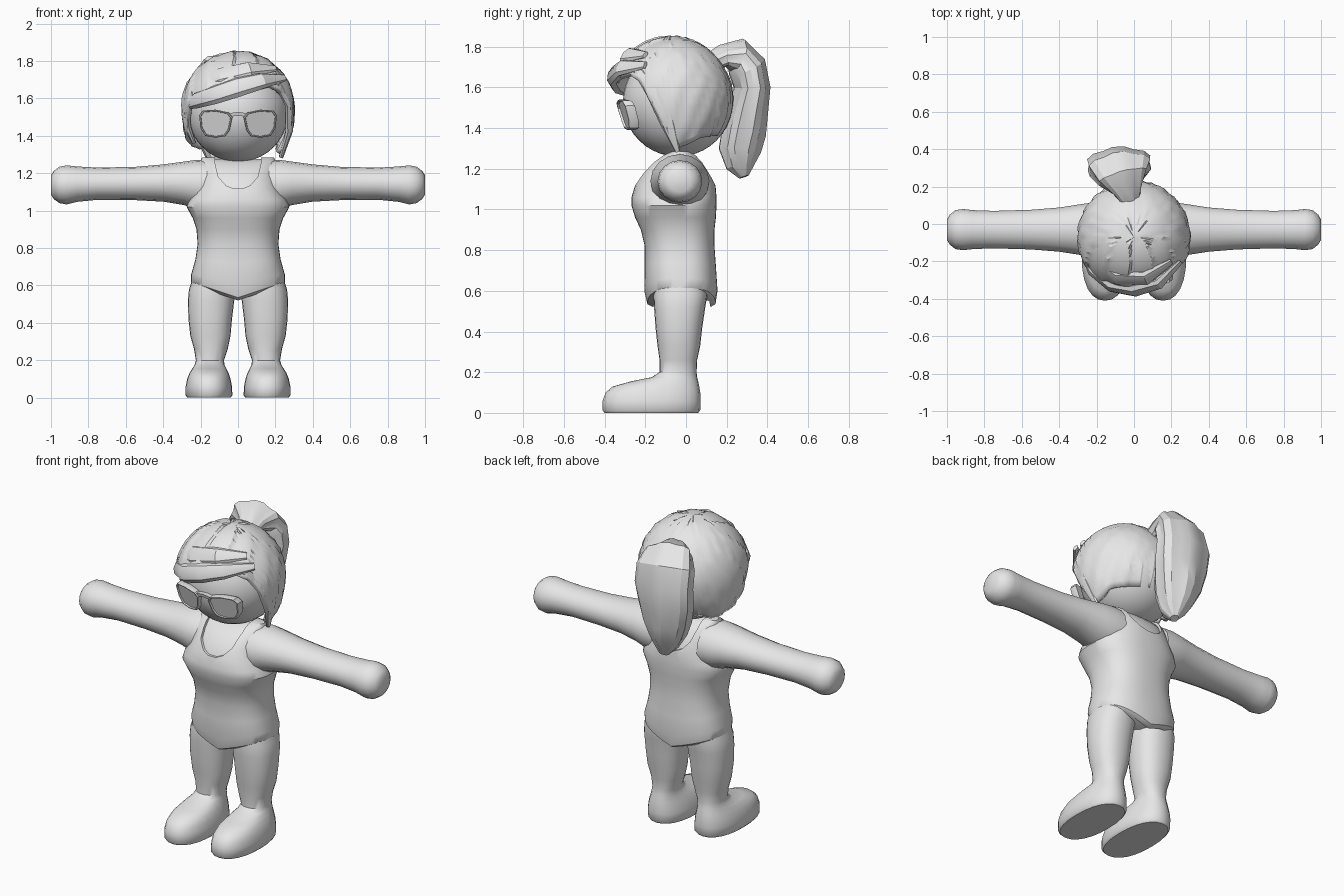
import bpy, bmesh, math
from mathutils import Vector

grey = bpy.data.materials.new("plain_grey")
grey.diffuse_color = (0.8, 0.8, 0.8, 1)


def finish(name, bm, angle=40):
    bmesh.ops.recalc_face_normals(bm, faces=bm.faces)
    me = bpy.data.meshes.new(name)
    bm.to_mesh(me)
    bm.free()
    me.materials.append(grey)
    ob = bpy.data.objects.new(name, me)
    bpy.context.collection.objects.link(ob)
    shade(ob, angle)
    return ob


def shade(ob, angle):
    bpy.ops.object.select_all(action='DESELECT')
    bpy.context.view_layer.objects.active = ob
    ob.select_set(True)
    bpy.ops.object.shade_smooth_by_angle(angle=math.radians(angle))


def loft(name, rings, angle=40):
    """Skin a list of equal-length point rings and cap both ends."""
    bm = bmesh.new()
    vs = [[bm.verts.new(p) for p in r] for r in rings]
    n = len(vs[0])
    for a, b in zip(vs, vs[1:]):
        for i in range(n):
            j = (i + 1) % n
            bm.faces.new((a[i], a[j], b[j], b[i]))
    bm.faces.new(vs[0])
    bm.faces.new(vs[-1])
    return finish(name, bm, angle)


def oval(cx, cy, rx, ry, n=24, e=1.0):
    """Rounded outline; e below 1 makes it boxier."""
    pts = []
    for i in range(n):
        t = 2 * math.pi * i / n
        c, s = math.cos(t), math.sin(t)
        pts.append((cx + rx * math.copysign(abs(c) ** e, c),
                    cy + ry * math.copysign(abs(s) ** e, s)))
    return pts


def interp(table, x):
    for (x0, y0), (x1, y1) in zip(table, table[1:]):
        if x <= x1:
            return y0 + (y1 - y0) * (x - x0) / (x1 - x0)
    return table[-1][1]


# Torso: height, half width, front y, back y
body = [(0.60, 0.235, -0.16, 0.12), (0.615, 0.25, -0.19, 0.145), (0.66, 0.25, -0.205, 0.155),
        (0.74, 0.228, -0.203, 0.147), (0.82, 0.216, -0.203, 0.14), (0.90, 0.222, -0.222, 0.14),
        (0.96, 0.242, -0.25, 0.147), (1.02, 0.275, -0.268, 0.15), (1.06, 0.262, -0.268, 0.15),
        (1.12, 0.222, -0.25, 0.145), (1.18, 0.207, -0.22, 0.125), (1.23, 0.203, -0.175, 0.095),
        (1.265, 0.2, -0.125, 0.06), (1.285, 0.192, -0.075, 0.02)]


def torso(name, inset, low):
    rings = []
    for z, w, y0, y1 in body:
        if z < low:
            continue
        ring = []
        for x, y in oval(0, (y0 + y1) / 2, w - inset, (y1 - y0) / 2 - inset, 40, 0.8):
            k = min(1, max(0, (0.78 - z) / 0.16))          # brief-cut hem
            ring.append((x, y, z - inset - 0.08 * k * max(0, 1 - abs(x) / 0.24)))
        rings.append(ring)
    return loft(name, rings)


swimsuit = torso("swimsuit", 0, 0)
torso("chest_skin", 0.01, 0.9)

# Scooped neckline cut through the suit
side = [(0.125, 1.4), (0.122, 1.25), (0.105, 1.18), (0.065, 1.135), (0.025, 1.118)]
u = side + [(-x, z) for x, z in reversed(side)]
cutter = loft("neckline_cutter", [[(x, y, z) for x, z in u] for y in (-0.6, 0.6)])
mod = swimsuit.modifiers.new("neckline", 'BOOLEAN')
mod.object = cutter
mod.operation = 'DIFFERENCE'
bpy.context.view_layer.objects.active = swimsuit
bpy.ops.object.modifier_apply(modifier="neckline")
bpy.data.objects.remove(cutter)
shade(swimsuit, 40)

# Arms: x, radius in y, low z, high z
arm = [(0.15, 0.145, 1.00, 1.27), (0.22, 0.145, 1.005, 1.272), (0.29, 0.135, 1.03, 1.262),
       (0.40, 0.118, 1.048, 1.247), (0.55, 0.106, 1.056, 1.234), (0.75, 0.10, 1.058, 1.23),
       (0.86, 0.104, 1.047, 1.236), (0.915, 0.11, 1.033, 1.242), (0.955, 0.104, 1.04, 1.235),
       (0.985, 0.08, 1.062, 1.212), (1.0, 0.055, 1.085, 1.19)]
# Legs with feet: z, inner x, outer x, front y, back y
leg = [(0.0, 0.04, 0.27, -0.40, 0.06), (0.012, 0.03, 0.28, -0.41, 0.07),
       (0.06, 0.032, 0.28, -0.41, 0.072), (0.10, 0.04, 0.272, -0.395, 0.07),
       (0.13, 0.05, 0.26, -0.36, 0.065), (0.155, 0.062, 0.245, -0.27, 0.06),
       (0.175, 0.072, 0.232, -0.17, 0.055), (0.20, 0.075, 0.225, -0.13, 0.052),
       (0.26, 0.055, 0.235, -0.13, 0.055), (0.33, 0.04, 0.255, -0.14, 0.07),
       (0.42, 0.032, 0.265, -0.15, 0.08), (0.52, 0.02, 0.268, -0.157, 0.095),
       (0.58, 0.015, 0.262, -0.16, 0.105), (0.66, 0.03, 0.235, -0.15, 0.1)]
for s, tag in ((1, "left"), (-1, "right")):
    loft(tag + "_arm", [[(s * x, y, z) for y, z in oval(-0.03, (z0 + z1) / 2, r, (z1 - z0) / 2, 16)]
                        for x, r, z0, z1 in arm], 50)
    loft(tag + "_leg", [[(s * x, y, z) for x, y in
                         oval((x0 + x1) / 2, (y0 + y1) / 2, (x1 - x0) / 2, (y1 - y0) / 2, 24, 0.88)]
                        for z, x0, x1, y0, y1 in leg], 50)

# Head
bm = bmesh.new()
bmesh.ops.create_uvsphere(bm, u_segments=32, v_segments=20, radius=0.27)
bmesh.ops.translate(bm, verts=bm.verts, vec=(0, -0.04, 1.53))
finish("head", bm)


# Sunglasses: bowed lenses with a raised rim
def bow(x, z, d):
    return (x, -0.318 - 0.3 * (z - 1.46) + 1.0 * x * x + d, z)


half = [(0.03, 1.50), (0.05, 1.525), (0.12, 1.54), (0.19, 1.535), (0.208, 1.51),
        (0.2, 1.44), (0.175, 1.40), (0.12, 1.39), (0.07, 1.397), (0.045, 1.43)]
for s, tag in ((1, "left"), (-1, "right")):
    rings = []
    for k, d in ((0.96, 0.04), (1.0, 0.03), (1.0, 0.0), (0.97, -0.008), (0.9, -0.008), (0.88, 0.003)):
        rings.append([bow(s * (0.12 + (x - 0.12) * k), 1.465 + (z - 1.465) * k, d) for x, z in half])
    loft(tag + "_lens", rings, 30)
loft("glasses_bridge", [[bow(x, z + 0.012 - 4 * x * x, d) for z, d in
                         ((1.495, 0.0), (1.515, 0.0), (1.515, 0.03), (1.495, 0.03))]
                        for x in (-0.045, -0.02, 0, 0.02, 0.045)], 30)

# Hair cap: lower edge height by angle round the head, 0 = front
edge = [(-180, 1.38), (-120, 1.33), (-98, 1.36), (-80, 1.42), (-60, 1.58), (-40, 1.60), (0, 1.63),
        (40, 1.67), (60, 1.62), (82, 1.40), (92, 1.30), (105, 1.31), (120, 1.35), (180, 1.38)]
C = Vector((0, -0.07, 1.55))
knot = Vector((-0.02, 0.15, 1.74))
bm = bmesh.new()
cols, rows, grid = 80, 18, []
for i in range(cols):
    a = 2 * math.pi * i / cols - math.pi
    end = math.acos((interp(edge, math.degrees(a)) - C.z) / 0.3)
    power = 0.8 - 0.35 * math.cos(2 * a + math.pi)
    power = 0.5 if abs(math.cos(a)) < 0.5 else min(1.0, power)
    col = []
    for j in range(1, rows + 1):
        p = end * j / rows
        h = math.sin(p) if p < math.pi / 2 else math.sin(p) ** power
        v = Vector((0.3 * h * math.sin(a), -0.3 * h * math.cos(a), 0.3 * math.cos(p)))
        # stepped strands fanning out from the ponytail knot
        r = C + v - knot
        fan = math.atan2(r.x, -r.y + 0.4 * r.z) * 20 / (2 * math.pi)
        v *= 0.99 + 0.035 * (fan % 1) * min(1, r.length * 5)
        col.append(bm.verts.new(C + v))
    grid.append(col)
top = bm.verts.new(C + Vector((0, 0, 0.303)))
for i in range(cols):
    a, b = grid[i], grid[(i + 1) % cols]
    bm.faces.new((top, a[0], b[0]))
    for j in range(rows - 1):
        bm.faces.new((a[j], a[j + 1], b[j + 1], b[j]))
cap = finish("hair_cap", bm, 25)
solid = cap.modifiers.new("thickness", 'SOLIDIFY')
solid.thickness = 0.03


def lock(name, path, centre, n=10, groove=0.0, angle=30):
    """Flattened strand: path of (x, y, z, half width, half thickness)."""
    pts = [Vector(p[:3]) for p in path]
    rings = []
    for i, p in enumerate(pts):
        t = (pts[min(i + 1, len(pts) - 1)] - pts[max(i - 1, 0)]).normalized()
        out = p - Vector(centre)
        out = (out - t * out.dot(t)).normalized()
        wide = t.cross(out)
        w, h = path[i][3:]
        rings.append([p + (wide * x * w + out * y * h) * (1 - groove * (k % 3 == 0))
                      for k, (x, y) in enumerate(oval(0, 0, 1, 1, n))])
    return loft(name, rings, angle)


# Swept fringe and face-framing locks
lock("fringe_lower", [(0.25, -0.2, 1.71, 0.02, 0.01), (0.13, -0.32, 1.695, 0.045, 0.025),
                      (0, -0.352, 1.66, 0.055, 0.034), (-0.12, -0.33, 1.62, 0.052, 0.034),
                      (-0.22, -0.25, 1.59, 0.045, 0.03), (-0.285, -0.13, 1.55, 0.01, 0.01)], C, 8)
lock("fringe_upper", [(0.2, -0.2, 1.76, 0.02, 0.01), (0.06, -0.29, 1.755, 0.05, 0.025),
                      (-0.09, -0.285, 1.72, 0.055, 0.028), (-0.21, -0.2, 1.67, 0.05, 0.025),
                      (-0.285, -0.09, 1.59, 0.01, 0.01)], C, 8)
lock("left_side_lock", [(0.2, -0.25, 1.7, 0.02, 0.01), (0.272, -0.16, 1.58, 0.04, 0.02),
                        (0.275, -0.09, 1.43, 0.04, 0.02), (0.23, -0.04, 1.285, 0.012, 0.012)], C, 8)
lock("right_side_lock", [(-0.24, -0.22, 1.63, 0.02, 0.01), (-0.278, -0.14, 1.54, 0.04, 0.02),
                         (-0.27, -0.1, 1.45, 0.035, 0.02), (-0.235, -0.08, 1.36, 0.01, 0.01)], C, 8)

# Ponytail
lock("ponytail", [(-0.02, 0.12, 1.72, 0.05, 0.05), (-0.035, 0.18, 1.755, 0.08, 0.055),
                  (-0.06, 0.25, 1.76, 0.14, 0.085), (-0.075, 0.30, 1.70, 0.175, 0.095),
                  (-0.08, 0.325, 1.60, 0.18, 0.09), (-0.08, 0.305, 1.49, 0.17, 0.1),
                  (-0.075, 0.285, 1.38, 0.145, 0.11), (-0.065, 0.265, 1.29, 0.11, 0.105),
                  (-0.055, 0.268, 1.21, 0.07, 0.07), (-0.05, 0.285, 1.16, 0.025, 0.025)],
     (-0.07, 0.1, 1.45), 18, 0.1, 25)
